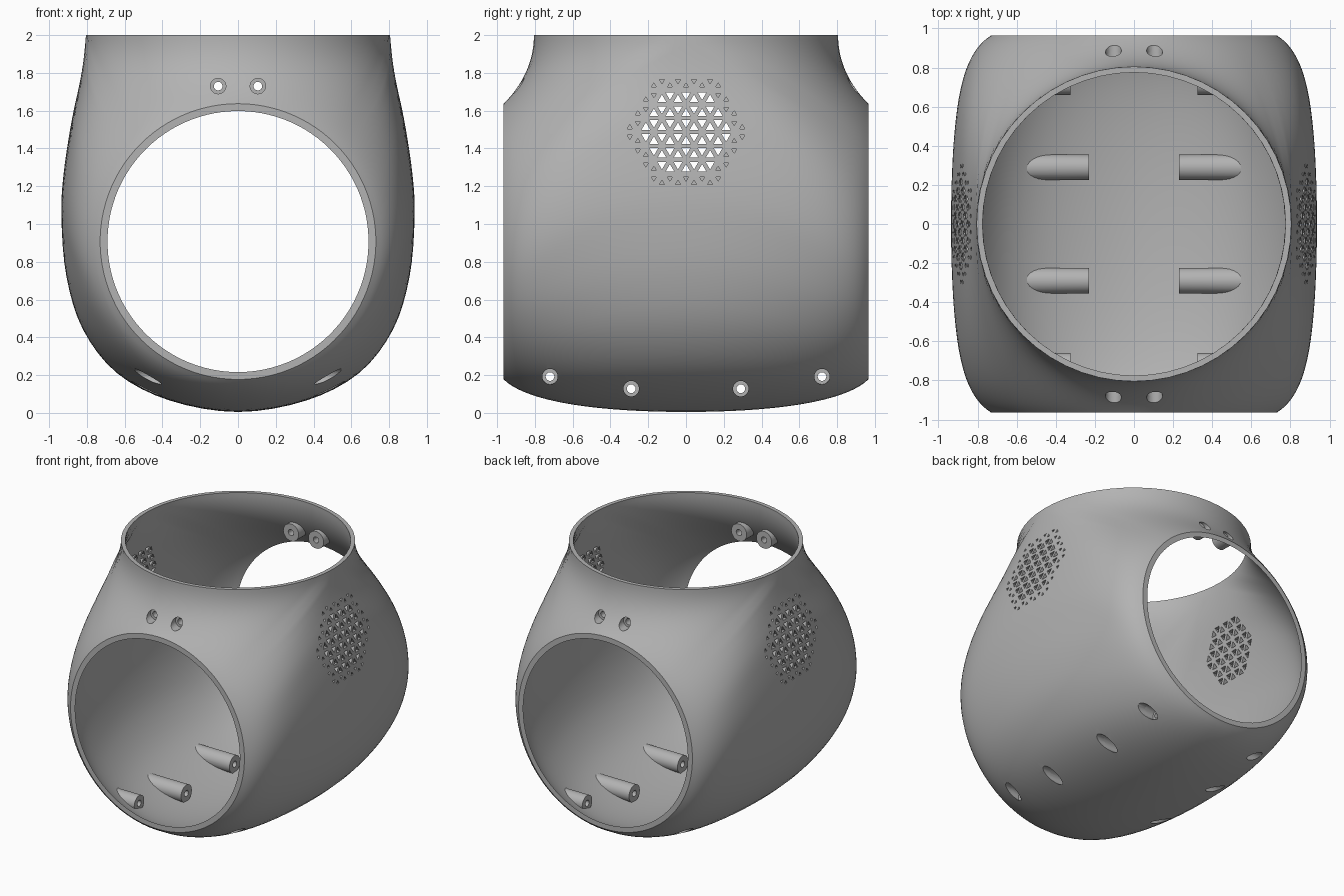
import bpy, bmesh, math
from mathutils import Vector, Matrix

if "Cube" in bpy.data.objects:
    bpy.data.objects.remove(bpy.data.objects["Cube"])

grey = bpy.data.materials.new("plain grey")
grey.use_nodes = True
grey.diffuse_color = (0.45, 0.45, 0.45, 1)
grey.node_tree.nodes["Principled BSDF"].inputs["Base Color"].default_value = grey.diffuse_color

# Half cross-section (x, z) from the neck rim down to the bottom centre
SIDE = [(.795, 2.2), (.805, 2), (.828, 1.8), (.882, 1.54), (.924, 1.26), (.935, 1.03),
        (.908, .72), (.82, .44), (.64, .21), (.36, .065), (0, .005), (-.36, .065)]
RING_Y, RING_Z, NECK, WALL = .965, .907, .805, .03
ARC, STEPS, ACROSS = 14, 4, 18        # grid density
CORNER = math.radians(48)             # ring angle facing the side of the neck
LEAN = math.radians(58)               # sideways lean of the curves at that corner


def side_samples(inset):
    """Catmull-Rom points and tangents along the side profile."""
    pts = [Vector((x, 0, z)) for x, z in SIDE]
    out = []
    spans = len(pts) - 3
    for k in range(spans * STEPS + 1):
        i = min(k // STEPS, spans - 1)
        t = k / STEPS - i
        a, b, c, d = pts[i:i + 4]
        m, n = (c - a) / 2, (d - b) / 2
        p = b + m * t + (3 * (c - b) - 2 * m - n) * t**2 + (2 * (b - c) + m + n) * t**3
        v = (m + 2 * (3 * (c - b) - 2 * m - n) * t + 3 * (2 * (b - c) + m + n) * t**2).normalized()
        p -= Vector((-v.z, 0, v.x)) * inset
        if k == 0:
            p.z = 2
        if k == spans * STEPS:
            p.x = 0
        out.append((p, v))
    return out


def quarter_rows(inset):
    """Curves running from the front ring to the neck rim or the mid section."""
    ends = []
    r = NECK - inset
    for k in range(ARC):
        f = k / ARC
        phi = f * math.pi / 2
        tilt = LEAN * math.sin(phi)
        q = Vector((r * math.sin(phi), r * math.cos(phi), 2))
        tangent = Vector((-math.cos(phi), math.sin(phi), 0))
        d = Vector((0, 0, -1)) * math.cos(tilt) + tangent * math.sin(tilt)
        ends.append((f * CORNER, q, d, .32 + .1 * f))
    side = side_samples(inset)
    for k, (q, v) in enumerate(side):
        f = k / (len(side) - 1)
        rise = math.sin(min(f / .5, 1) * math.pi / 2)
        tilt = LEAN + (math.pi / 2 - LEAN) * rise
        d = v * math.cos(tilt) + Vector((0, 1, 0)) * math.sin(tilt)
        ends.append((CORNER + f * (math.pi - CORNER), q, d, .42 + .1 * rise))
    rows = []
    ring = .73 - 1.3 * inset
    for a, q, d, reach in ends:
        e = Vector((math.sin(a), 0, math.cos(a)))
        p = e * ring + Vector((0, RING_Y, RING_Z))
        b1 = p + e * (.11 + .07 * math.sin(a)) - Vector((0, .11, 0))
        b2 = q + d * (p - q).length * reach
        row = []
        for j in range(ACROSS + 1):
            t = j / ACROSS
            u = 1 - t
            row.append(p * u**3 + b1 * 3 * u * u * t + b2 * 3 * u * t * t + q * t**3)
        rows.append(row)
    return rows


def add_object(name, bm):
    bmesh.ops.recalc_face_normals(bm, faces=bm.faces)
    mesh = bpy.data.meshes.new(name)
    bm.to_mesh(mesh)
    bm.free()
    mesh.materials.append(grey)
    ob = bpy.data.objects.new(name, mesh)
    bpy.context.collection.objects.link(ob)
    return ob


def body(name, insets):
    """One inset gives a closed solid, two give an open shell with rims."""
    bm = bmesh.new()
    grids = []
    for inset in insets:
        g = [[bm.verts.new(p) for p in row] for row in quarter_rows(inset)]
        for r0, r1 in zip(g, g[1:]):
            for j in range(ACROSS):
                bm.faces.new((r0[j], r0[j + 1], r1[j + 1], r1[j]))
        grids.append(g)
    if len(grids) == 2:
        a, b = grids
        for i in range(len(a) - 1):
            bm.faces.new((a[i][0], a[i + 1][0], b[i + 1][0], b[i][0]))
            if i < ARC:
                bm.faces.new((a[i][-1], a[i + 1][-1], b[i + 1][-1], b[i][-1]))
    for axis in range(2):
        copy = bmesh.ops.duplicate(bm, geom=bm.verts[:] + bm.edges[:] + bm.faces[:])["geom"]
        for v in copy:
            if isinstance(v, bmesh.types.BMVert):
                v.co[axis] *= -1
    bmesh.ops.remove_doubles(bm, verts=bm.verts, dist=1e-4)
    if len(grids) == 1:
        bmesh.ops.holes_fill(bm, edges=[e for e in bm.edges if e.is_boundary], sides=0)
    return add_object(name, bm)


def rod(bm, axis, start, end, across, z, radius, segments=28):
    """Cylinder along x or y, from start to end."""
    turn = Matrix.Rotation(math.pi / 2, 4, "Y" if axis == 0 else "X")
    mid = (start + end) / 2
    pos = (mid, across, z) if axis == 0 else (across, mid, z)
    bmesh.ops.create_cone(bm, cap_ends=True, segments=segments, radius1=radius, radius2=radius,
                          depth=abs(end - start), matrix=Matrix.Translation(pos) @ turn)


def vent(bm, y, z, size, turn):
    """Triangular prism running through both sides."""
    angles = [k * math.tau / 3 + turn for k in range(3)]
    lo, hi = [[bm.verts.new((x, y + size * math.sin(a), z + size * math.cos(a))) for a in angles]
              for x in (-1.2, 1.2)]
    bm.faces.new(lo)
    bm.faces.new(hi[::-1])
    for k in range(3):
        n = (k + 1) % 3
        bm.faces.new((lo[k], hi[k], hi[n], lo[n]))


def boolean(ob, cutter, operation):
    mod = ob.modifiers.new(operation.title(), "BOOLEAN")
    mod.object, mod.operation, mod.solver = cutter, operation, "EXACT"
    bpy.context.view_layer.objects.active = ob
    bpy.ops.object.modifier_apply(modifier=mod.name)


shell = body("shell", (0, WALL))
hull = body("mid_wall_limit", (WALL / 2,))

# Screw bosses, their through holes and their wider outer recesses
# axis, inner end, offset across, height, boss radius, recess start
SCREWS = [(0, .23, .29, .128, .065, .34), (0, .325, .72, .192, .06, .4),
          (1, .785, .105, 1.73, .065, .84)]
bosses, bores, recesses = bmesh.new(), bmesh.new(), bmesh.new()
for axis, inner, across, z, radius, recess in SCREWS:
    for s in (-1, 1):
        rod(bores, axis, -1.2, 1.2, s * across, z, .023, 16)
        for side in (-1, 1):
            rod(bosses, axis, side * inner, side * .96, s * across, z, radius)
            rod(recesses, axis, side * recess, side * 1.2, s * across, z, .041, 24)
bosses = add_object("screw_bosses", bosses)
boolean(bosses, hull, "INTERSECT")

# Round grille: open triangular vents, with small blind ones around them
vents, pits = bmesh.new(), bmesh.new()
EDGE = .085
HIGH = EDGE * math.sqrt(3) / 2
for j in range(-4, 4):
    for i in range(-9, 10):
        up = (i + j) % 2
        y, z = i * EDGE / 2, (j + (1 / 3 if up else 2 / 3)) * HIGH
        far = math.hypot(y, z)
        turn = 0 if up else math.pi
        if far < .235:
            vent(vents, y, 1.487 + z, .027, turn)
        elif far < .305:
            vent(pits, y, 1.487 + z, .015, turn)
vents = add_object("vent_cutter", vents)
pits = add_object("pit_cutter", pits)
boolean(pits, hull, "DIFFERENCE")
bores = add_object("bore_cutter", bores)
recesses = add_object("recess_cutter", recesses)

for ob, cutters in ((shell, (vents, pits, bores, recesses)), (bosses, (bores, recesses))):
    for cutter in cutters:
        boolean(ob, cutter, "DIFFERENCE")
for helper in (hull, vents, pits, bores, recesses):
    bpy.data.objects.remove(helper)

# Smooth walls with crisp rims and holes
bpy.ops.object.select_all(action="DESELECT")
for ob in (shell, bosses):
    ob.select_set(True)
bpy.context.view_layer.objects.active = shell
bpy.ops.object.shade_smooth_by_angle(angle=math.radians(35))
